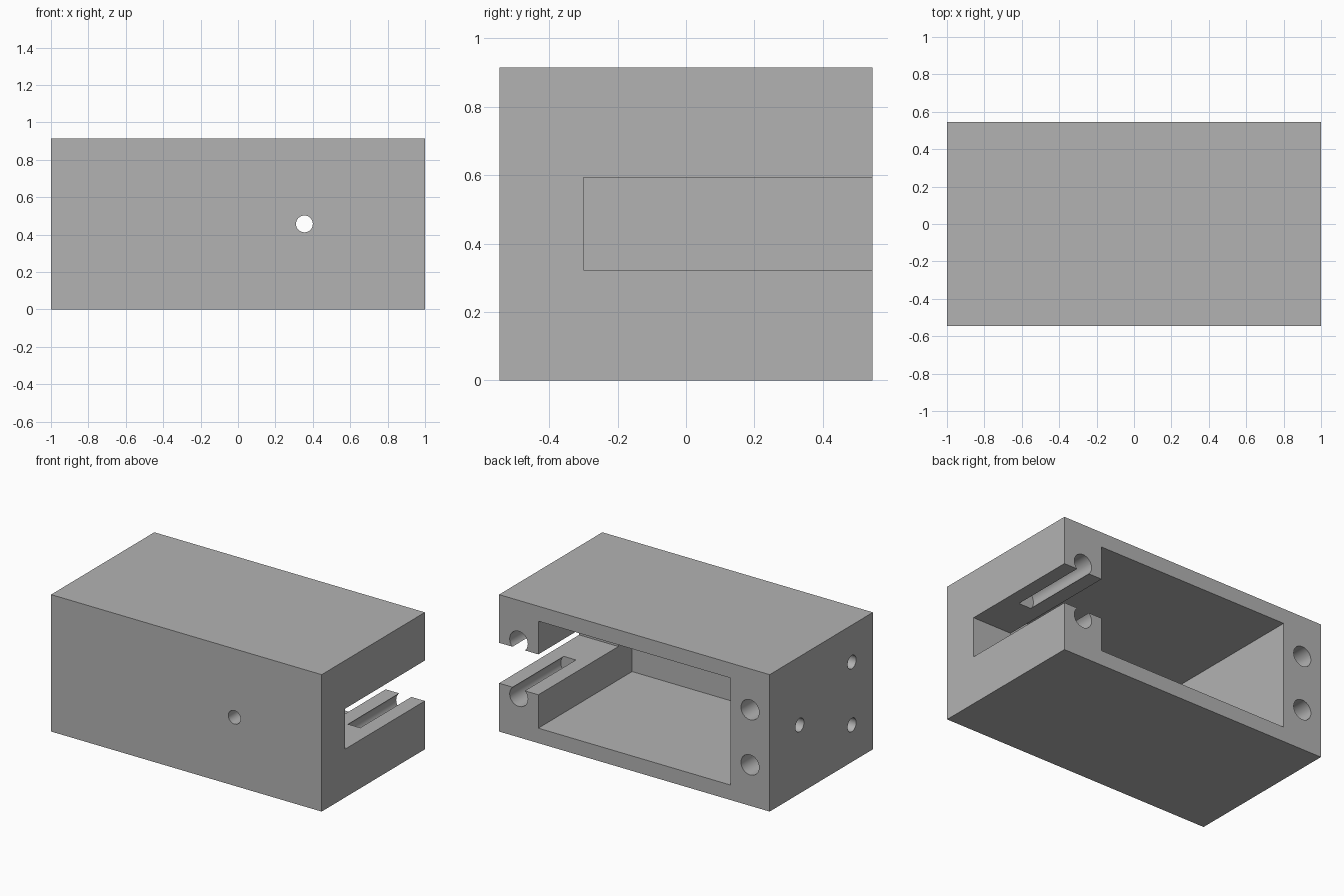
import bpy
from math import pi, radians
from mathutils import Vector

cube = bpy.data.objects.get("Cube")
if cube:
    bpy.data.objects.remove(cube, do_unlink=True)

W, D, H = 1.0, 0.545, 0.915     # half width, half depth, height
MID = H / 2
OVER = 0.1                      # cutter overshoot past the surface

grey = bpy.data.materials.new("plain grey")
grey.diffuse_color = (0.45, 0.45, 0.45, 1)
grey.use_nodes = True
grey.node_tree.nodes["Principled BSDF"].inputs["Base Color"].default_value = (0.45, 0.45, 0.45, 1)


def box(name, low, high):
    low, high = Vector(low), Vector(high)
    bpy.ops.mesh.primitive_cube_add(size=1, location=(low + high) / 2)
    ob = bpy.context.object
    ob.name = name
    ob.scale = high - low
    bpy.ops.object.transform_apply(location=True, rotation=True, scale=True)
    ob.data.materials.append(grey)
    return ob


def drill(name, start, end, radius):
    """Cylinder cutter between two points."""
    start, end = Vector(start), Vector(end)
    axis = end - start
    bpy.ops.mesh.primitive_cylinder_add(
        vertices=40, radius=radius, depth=axis.length, location=(start + end) / 2,
        rotation=axis.to_track_quat('Z', 'Y').to_euler())
    ob = bpy.context.object
    ob.name = name
    bpy.ops.object.transform_apply(location=True, rotation=True, scale=True)
    ob.data.materials.append(grey)
    return ob


housing = box("housing", (-W, -D, 0), (W, D, H))

# Cavity open to the back, and the side slot leading into it
cutters = [
    box("cavity_cutter", (-0.71, -0.445, 0.1), (0.71, D + OVER, H - 0.1)),
    box("slot_cutter", (0.6, -0.3, 0.323), (W + OVER, D + 2 * OVER, 0.593)),
]

# Blind screw holes in the back rim
for x in (-0.855, 0.855):
    for z in (MID - 0.184, MID + 0.184):
        cutters.append(drill("screw_hole_cutter", (x, 0.005, z), (x, D + OVER, z), 0.067))

# Hole through the front wall
cutters.append(drill("front_hole_cutter", (0.355, -D - OVER, MID), (0.355, -0.3, MID), 0.045))

# Blind mounting holes in the right side
for y, z in ((0.228, MID), (-0.323, MID - 0.21), (-0.323, MID + 0.21)):
    cutters.append(drill("side_hole_cutter", (-W - OVER, y, z), (-0.8, y, z), 0.045))

# Cut everything out of the housing
bpy.ops.object.select_all(action='DESELECT')
bpy.context.view_layer.objects.active = housing
housing.select_set(True)
for cutter in cutters:
    cutter.hide_render = True
    cut = housing.modifiers.new(cutter.name, 'BOOLEAN')
    cut.operation = 'DIFFERENCE'
    cut.solver = 'EXACT'
    cut.object = cutter
    bpy.ops.object.modifier_apply(modifier=cut.name)
    bpy.data.objects.remove(cutter, do_unlink=True)

bpy.ops.object.shade_smooth_by_angle(angle=radians(30))
